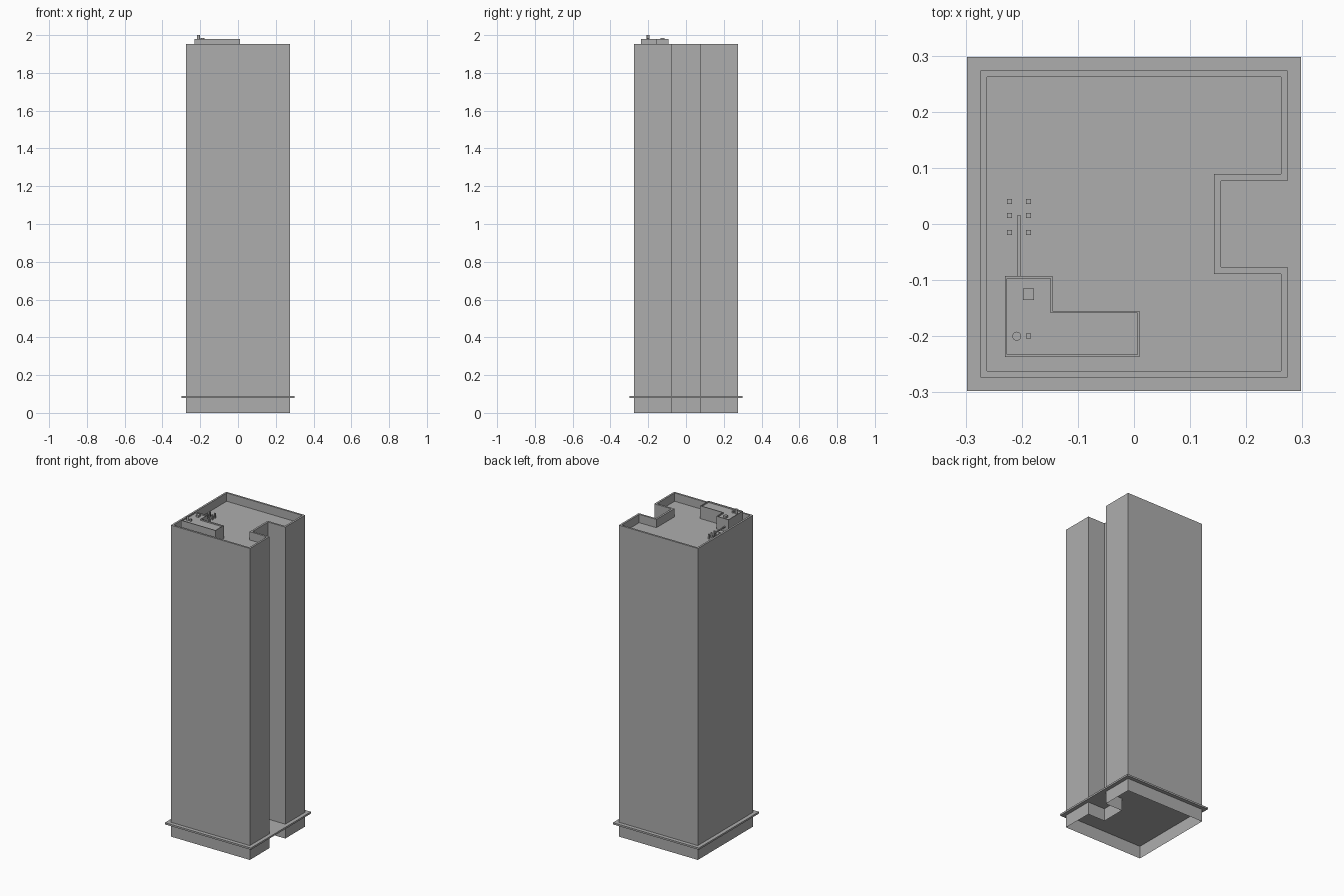
import bpy, bmesh
from mathutils import Vector

cube = bpy.data.objects.get("Cube")
if cube:
    bpy.data.objects.remove(cube)

# One plain concrete colour
GREY = (0.42, 0.42, 0.42, 1)
concrete = bpy.data.materials.new("concrete_grey")
concrete.use_nodes = True
concrete.diffuse_color = GREY
concrete.node_tree.nodes["Principled BSDF"].inputs["Base Color"].default_value = GREY


def finish(name, bm):
    mesh = bpy.data.meshes.new(name)
    bm.to_mesh(mesh)
    bm.free()
    mesh.materials.append(concrete)
    obj = bpy.data.objects.new(name, mesh)
    bpy.context.collection.objects.link(obj)
    return obj


def inset(outline, d):
    """Move a right-angled, counter-clockwise outline inwards by d."""
    pts = [Vector(p) for p in outline]
    result = []
    for i, p in enumerate(pts):
        a = (p - pts[i - 1]).normalized()
        b = (pts[(i + 1) % len(pts)] - p).normalized()
        result.append(p + d * (Vector((-a.y, a.x)) + Vector((-b.y, b.x))))
    return result


def stack(name, levels, cap=True):
    """Skin a series of (outline, z) loops and cap the last one."""
    bm = bmesh.new()
    loops = [[bm.verts.new((p[0], p[1], z)) for p in pts] for pts, z in levels]
    for low, high in zip(loops, loops[1:]):
        for i in range(len(low)):
            j = (i + 1) % len(low)
            bm.faces.new((low[i], low[j], high[j], high[i]))
    if cap:
        bm.faces.new(loops[-1])
    return finish(name, bm)


def parapet_block(name, outline, bottom, top, floor, wall):
    inner = inset(outline, wall)
    return stack(name, [(outline, bottom), (outline, top), (inner, top), (inner, floor)])


def box(name, x, y, w, d, z0, z1):
    bm = bmesh.new()
    bmesh.ops.create_cube(bm, size=1)
    bmesh.ops.scale(bm, vec=(w, d, z1 - z0), verts=bm.verts)
    bmesh.ops.translate(bm, vec=(x, y, (z0 + z1) / 2), verts=bm.verts)
    return finish(name, bm)


# Tower footprint with a notch in the left side
H, NX, NY = 0.274, 0.155, 0.077
footprint = [(-H, -H), (H, -H), (H, -NY), (NX, -NY),
             (NX, NY), (H, NY), (H, H), (-H, H)]
ROOF = 1.90

# Open-bottomed base, canopy slab and tower shaft
stack("base_walls", [(footprint, 0), (footprint, 0.08)], cap=False)
box("canopy", 0, 0, 0.596, 0.596, 0.079, 0.09)
parapet_block("tower", footprint, 0.09, 1.952, ROOF, 0.012)

# L-shaped penthouse on the roof
ell = [(-0.23, -0.237), (0.01, -0.237), (0.01, -0.155),
       (-0.145, -0.155), (-0.145, -0.093), (-0.23, -0.093)]
parapet_block("penthouse", ell, ROOF, 1.98, 1.972, 0.004)

# Penthouse equipment
box("roof_hatch", -0.188, -0.125, 0.02, 0.02, 1.972, 1.985)
box("small_vent", -0.188, -0.2, 0.009, 0.009, 1.972, 1.986)
bm = bmesh.new()
bmesh.ops.create_cone(bm, cap_ends=True, segments=16, radius1=0.008, radius2=0.008, depth=0.028)
bmesh.ops.translate(bm, vec=(-0.209, -0.2, 1.986), verts=bm.verts)
finish("chimney", bm)

# Service duct with its drop and the posts beside it
box("duct", -0.205, -0.039, 0.007, 0.108, 1.926, 1.933)
box("duct_drop", -0.205, 0.012, 0.007, 0.007, ROOF, 1.926)
for x in (-0.222, -0.188):
    for y in (-0.015, 0.015, 0.04):
        box("roof_post", x, y, 0.009, 0.009, ROOF, 1.93)
